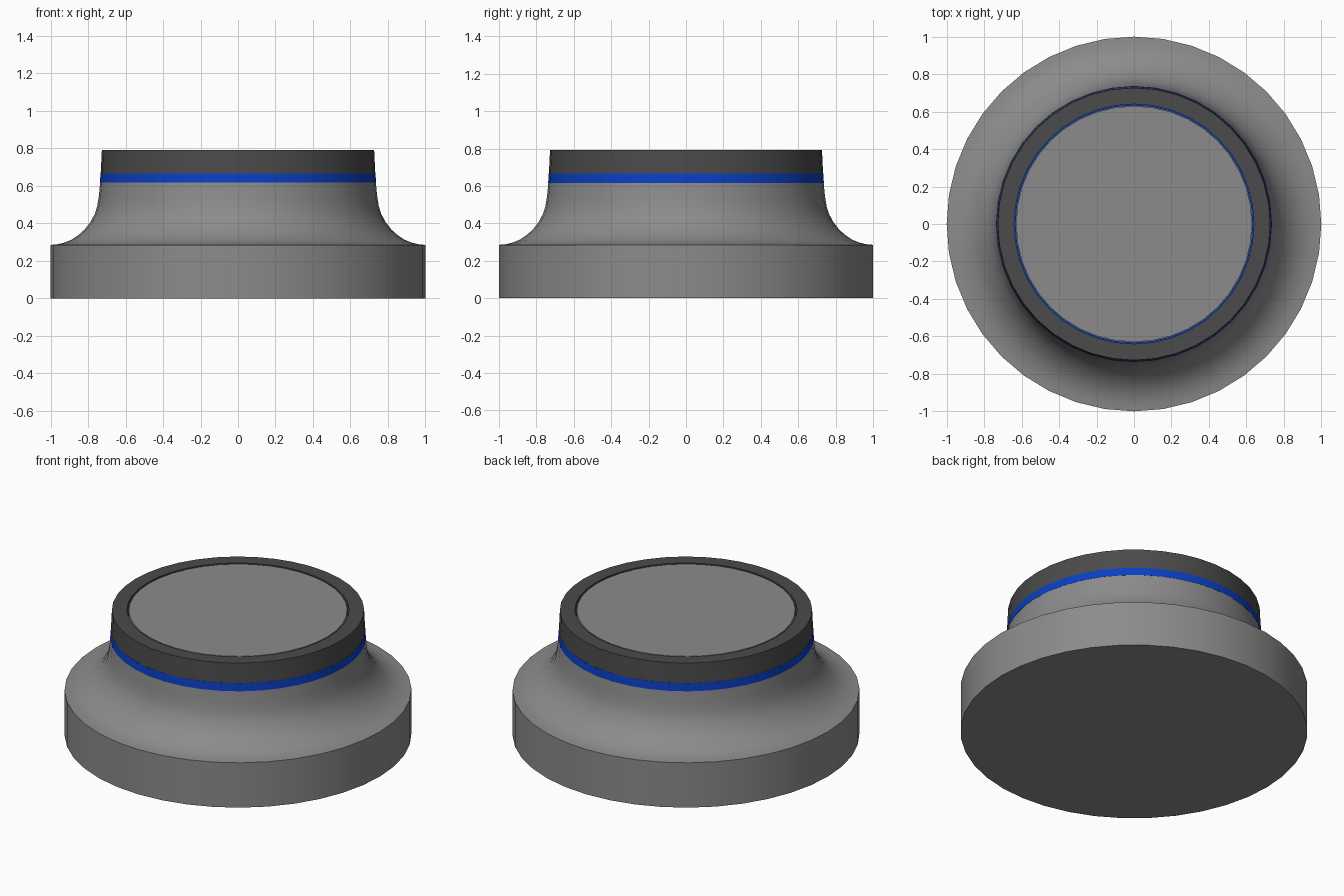
import bpy, bmesh, math

if "Cube" in bpy.data.objects:
    bpy.data.objects.remove(bpy.data.objects["Cube"])

def lathe(name, profile, color, segs=40, closed=False):
    """Revolve (radius, z) points about z; open profiles start and end on the axis."""
    bm = bmesh.new()
    rings = []
    for r, z in profile:
        if r == 0:
            rings.append([bm.verts.new((0, 0, z))])
        else:
            rings.append([bm.verts.new((r * math.cos(2 * math.pi * i / segs),
                                        r * math.sin(2 * math.pi * i / segs), z))
                          for i in range(segs)])
    pairs = list(zip(rings, rings[1:]))
    if closed:
        pairs.append((rings[-1], rings[0]))
    for a, b in pairs:
        for i in range(segs):
            j = (i + 1) % segs
            if len(a) == 1:
                bm.faces.new((a[0], b[j], b[i]))
            elif len(b) == 1:
                bm.faces.new((a[i], a[j], b[0]))
            else:
                bm.faces.new((a[i], a[j], b[j], b[i]))
    bmesh.ops.recalc_face_normals(bm, faces=bm.faces)
    me = bpy.data.meshes.new(name)
    bm.to_mesh(me)
    bm.free()
    ob = bpy.data.objects.new(name, me)
    bpy.context.collection.objects.link(ob)
    mat = bpy.data.materials.new(name + "_colour")
    mat.diffuse_color = color
    mat.use_nodes = True
    mat.node_tree.nodes["Principled BSDF"].inputs["Base Color"].default_value = mat.diffuse_color
    me.materials.append(mat)
    bpy.ops.object.select_all(action='DESELECT')
    ob.select_set(True)
    bpy.context.view_layer.objects.active = ob
    bpy.ops.object.shade_smooth_by_angle(angle=math.radians(30))
    return ob

# Flared base with its neck and raised centre core
lathe("base_body", [
    (0, 0), (1, 0), (1, 0.285), (0.965, 0.288), (0.93, 0.296), (0.89, 0.312),
    (0.855, 0.335), (0.82, 0.366), (0.787, 0.408), (0.765, 0.45), (0.752, 0.49),
    (0.743, 0.545), (0.736, 0.617), (0.63, 0.617), (0.63, 0.79), (0, 0.79)],
    (0.26, 0.26, 0.26, 1))

# Coloured accent band, also lining the groove around the core
lathe("accent_band", [(0.632, 0.617), (0.737, 0.617), (0.734, 0.667), (0.632, 0.667)],
      (0.003, 0.05, 0.56, 1), closed=True)

# Dark grip ring around the core
lathe("grip_ring", [(0.64, 0.667), (0.733, 0.667), (0.727, 0.792), (0.64, 0.792)],
      (0.07, 0.07, 0.07, 1), closed=True)
